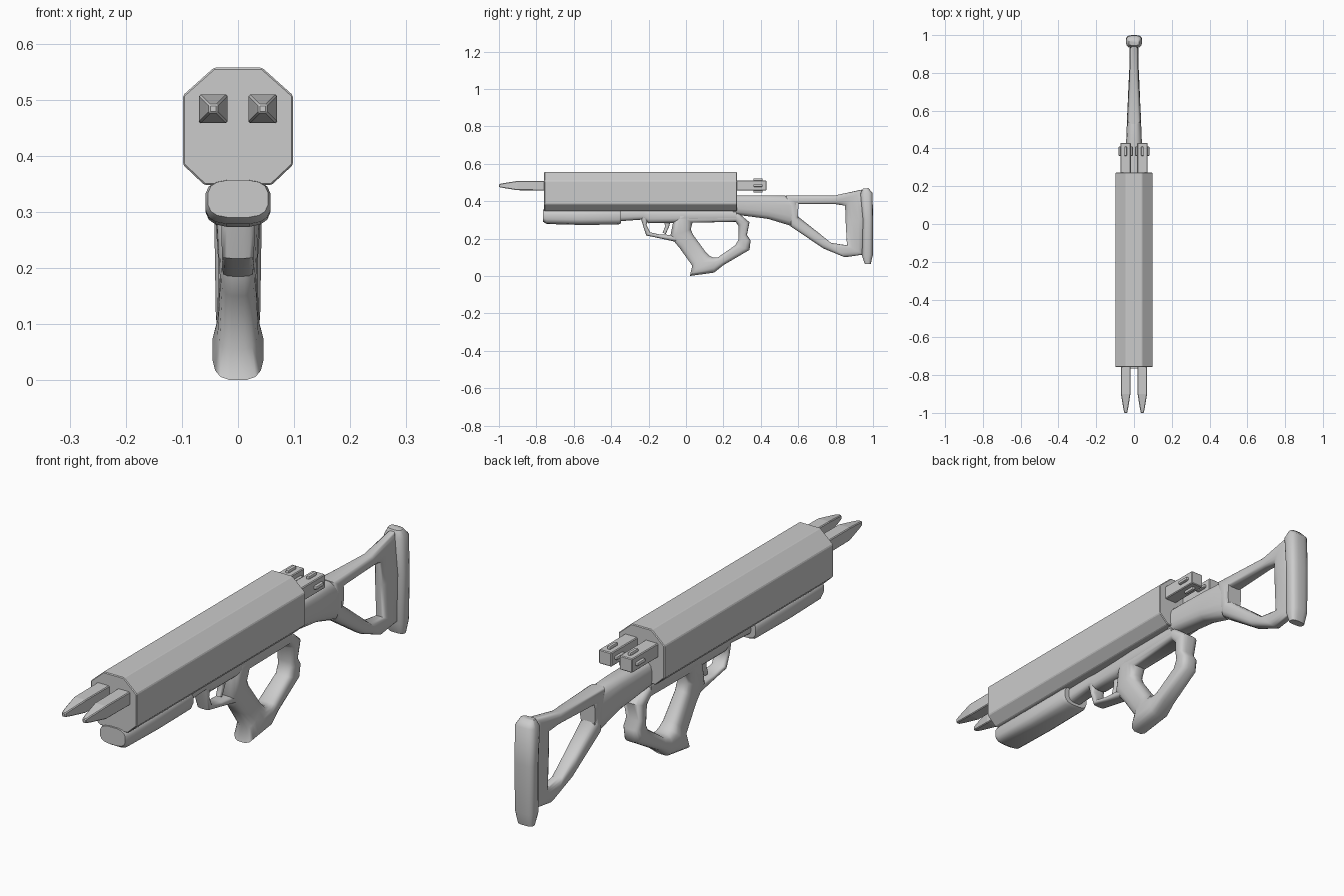
import bpy
import bmesh
from math import sin, cos, pi, radians, copysign
from mathutils import Vector

default_cube = bpy.data.objects.get("Cube")
if default_cube:
    bpy.data.objects.remove(default_cube, do_unlink=True)

# Single painted finish
GREY = (0.6, 0.6, 0.6, 1)
finish = bpy.data.materials.new("plain grey")
finish.use_nodes = True
finish.diffuse_color = GREY
shader = next(n for n in finish.node_tree.nodes if n.type == "BSDF_PRINCIPLED")
shader.inputs["Base Color"].default_value = GREY
shader.inputs["Roughness"].default_value = 0.6


def finish_object(name, bm, smooth_angle=None):
    """Turn a bmesh into a coloured object, smooth below the given angle."""
    bmesh.ops.recalc_face_normals(bm, faces=bm.faces[:])
    if smooth_angle:
        for face in bm.faces:
            face.smooth = True
        for edge in bm.edges:
            if len(edge.link_faces) == 2:
                edge.smooth = edge.calc_face_angle(0) < radians(smooth_angle)
    mesh = bpy.data.meshes.new(name)
    bm.to_mesh(mesh)
    bm.free()
    mesh.materials.append(finish)
    obj = bpy.data.objects.new(name, mesh)
    bpy.context.scene.collection.objects.link(obj)
    return obj


def bevel(obj, width, segments=1):
    modifier = obj.modifiers.new("edge bevel", "BEVEL")
    modifier.width = width
    modifier.segments = segments
    modifier.limit_method = "ANGLE"
    return obj


def loft(name, sections, closed=False, smooth_angle=None):
    """Skin a row of equal-sized rings; cap the ends unless it is a loop."""
    bm = bmesh.new()
    rings = [[bm.verts.new(point) for point in ring] for ring in sections]
    pairs = list(zip(rings, rings[1:]))
    if closed:
        pairs.append((rings[-1], rings[0]))
    else:
        bm.faces.new(rings[0])
        bm.faces.new(rings[-1])
    for first, second in pairs:
        for i in range(len(first)):
            j = (i + 1) % len(first)
            bm.faces.new((first[i], first[j], second[j], second[i]))
    return finish_object(name, bm, smooth_angle)


def rounded_ring(outer, inner, half_width, sides=16, power=0.65):
    """Rounded section spanning two points of the side outline."""
    a, b = Vector((0, *outer)), Vector((0, *inner))
    ring = []
    for i in range(sides):
        angle = 2 * pi * (i + 0.5) / sides
        across = copysign(abs(cos(angle)) ** power, cos(angle))
        along = copysign(abs(sin(angle)) ** power, sin(angle))
        point = (a + b) / 2 + (a - b) / 2 * along
        point.x = half_width * across
        ring.append(point)
    return ring


def rounded_part(name, stations, closed=False):
    return loft(name, [rounded_ring(*s) for s in stations], closed, 55)


def square_ring(x, y, z, half):
    corners = ((-1, -1), (1, -1), (1, 1), (-1, 1))
    return [(x + half * i, y, z + half * k) for i, k in corners]


def box(name, centre, size):
    bm = bmesh.new()
    bmesh.ops.create_cube(bm, size=1)
    bmesh.ops.scale(bm, vec=size, verts=bm.verts[:])
    bmesh.ops.translate(bm, vec=centre, verts=bm.verts[:])
    return finish_object(name, bm)


# Eight-sided main housing
half_profile = [(0.06, 0.348), (0.098, 0.384), (0.098, 0.508), (0.043, 0.557)]
profile = half_profile + [(-x, z) for x, z in reversed(half_profile)]
bevel(loft("main_housing", [[(x, y, z) for x, z in profile] for y in (-0.758, 0.272)]), 0.003)

# Pointed front prongs, rear blocks and their raised ribs
PRONG_X, PRONG_Z = 0.044, 0.484
for side, label in ((1, "left"), (-1, "right")):
    x = side * PRONG_X
    steps = ((-0.7, 0.026), (-0.9, 0.025), (-0.975, 0.013), (-1, 0.008))
    prong = loft(label + "_front_prong", [square_ring(x, y, PRONG_Z, h) for y, h in steps])
    bevel(prong, 0.003)
    block = loft(label + "_rear_block", [square_ring(x, y, PRONG_Z, 0.027) for y in (0.24, 0.43)])
    bevel(block, 0.003)
    for dx, dz, rib in ((1, 0, "outer"), (-1, 0, "inner"), (0, 1, "upper"), (0, -1, "lower")):
        centre = (x + dx * 0.028, 0.385, PRONG_Z + dz * 0.028)
        size = (0.02 if dx else 0.014, 0.05, 0.02 if dz else 0.014)
        bevel(box(label + "_" + rib + "_rib", centre, size), 0.005, 2)

# Fore grip below the housing
rounded_part("fore_grip", [
    ((-0.764, 0.357), (-0.764, 0.290), 0.054),
    ((-0.745, 0.358), (-0.745, 0.278), 0.059),
    ((-0.56, 0.358), (-0.56, 0.273), 0.059),
    ((-0.36, 0.358), (-0.36, 0.275), 0.058),
    ((-0.348, 0.355), (-0.348, 0.282), 0.054),
])

# Receiver rail carrying the grip
rounded_part("receiver_rail", [
    ((-0.37, 0.357), (-0.37, 0.292), 0.034),
    ((-0.23, 0.357), (-0.23, 0.302), 0.034),
    ((-0.2, 0.357), (-0.2, 0.282), 0.034),
    ((-0.08, 0.357), (-0.08, 0.284), 0.037),
    ((0.03, 0.357), (0.03, 0.288), 0.042),
    ((0.27, 0.357), (0.27, 0.29), 0.042),
])

# Trigger guard and trigger
rounded_part("trigger_guard", [
    ((-0.245, 0.32), (-0.2, 0.31), 0.032),
    ((-0.23, 0.27), (-0.212, 0.275), 0.03),
    ((-0.213, 0.217), (-0.192, 0.234), 0.029),
    ((-0.14, 0.202), (-0.135, 0.222), 0.028),
    ((-0.05, 0.182), (-0.05, 0.22), 0.029),
])
rounded_part("trigger", [
    ((-0.12, 0.31), (-0.08, 0.31), 0.012),
    ((-0.112, 0.265), (-0.09, 0.265), 0.012),
    ((-0.125, 0.232), (-0.108, 0.225), 0.01),
])

# Open-frame pistol grip
rounded_part("grip_frame", [
    ((-0.06, 0.338), (0.035, 0.285), 0.04),
    ((0.28, 0.338), (0.265, 0.29), 0.042),
    ((0.34, 0.288), (0.279, 0.27), 0.04),
    ((0.326, 0.22), (0.28, 0.215), 0.036),
    ((0.346, 0.19), (0.28, 0.195), 0.036),
    ((0.34, 0.14), (0.263, 0.165), 0.036),
    ((0.2, 0.058), (0.17, 0.1), 0.04),
    ((0.15, 0.018), (0.145, 0.1), 0.044),
    ((0.02, 0), (0.125, 0.11), 0.046),
    ((0.033, 0.055), (0.105, 0.13), 0.037),
    ((-0.035, 0.15), (0.038, 0.222), 0.032),
    ((-0.085, 0.21), (0.026, 0.25), 0.035),
], closed=True)

# Stock neck, triangular frame and shoulder pad
rounded_part("stock_neck", [
    ((0.25, 0.432), (0.25, 0.33), 0.046),
    ((0.44, 0.432), (0.44, 0.305), 0.042),
    ((0.56, 0.43), (0.56, 0.268), 0.037),
    ((0.602, 0.42), (0.598, 0.29), 0.032),
])
rounded_part("stock_frame", [
    ((0.53, 0.432), (0.598, 0.384), 0.037),
    ((0.79, 0.43), (0.8, 0.384), 0.023),
    ((0.94, 0.463), (0.85, 0.376), 0.022),
    ((0.958, 0.3), (0.853, 0.29), 0.024),
    ((0.95, 0.115), (0.86, 0.165), 0.024),
    ((0.85, 0.1), (0.775, 0.178), 0.025),
    ((0.735, 0.147), (0.705, 0.235), 0.03),
    ((0.56, 0.265), (0.595, 0.322), 0.036),
], closed=True)
rounded_part("shoulder_pad", [
    ((0.975, 0.47), (0.945, 0.467), 0.028),
    ((0.998, 0.445), (0.932, 0.44), 0.042),
    ((1, 0.3), (0.945, 0.3), 0.043),
    ((1, 0.115), (0.94, 0.11), 0.04),
    ((0.988, 0.065), (0.955, 0.066), 0.032),
])
